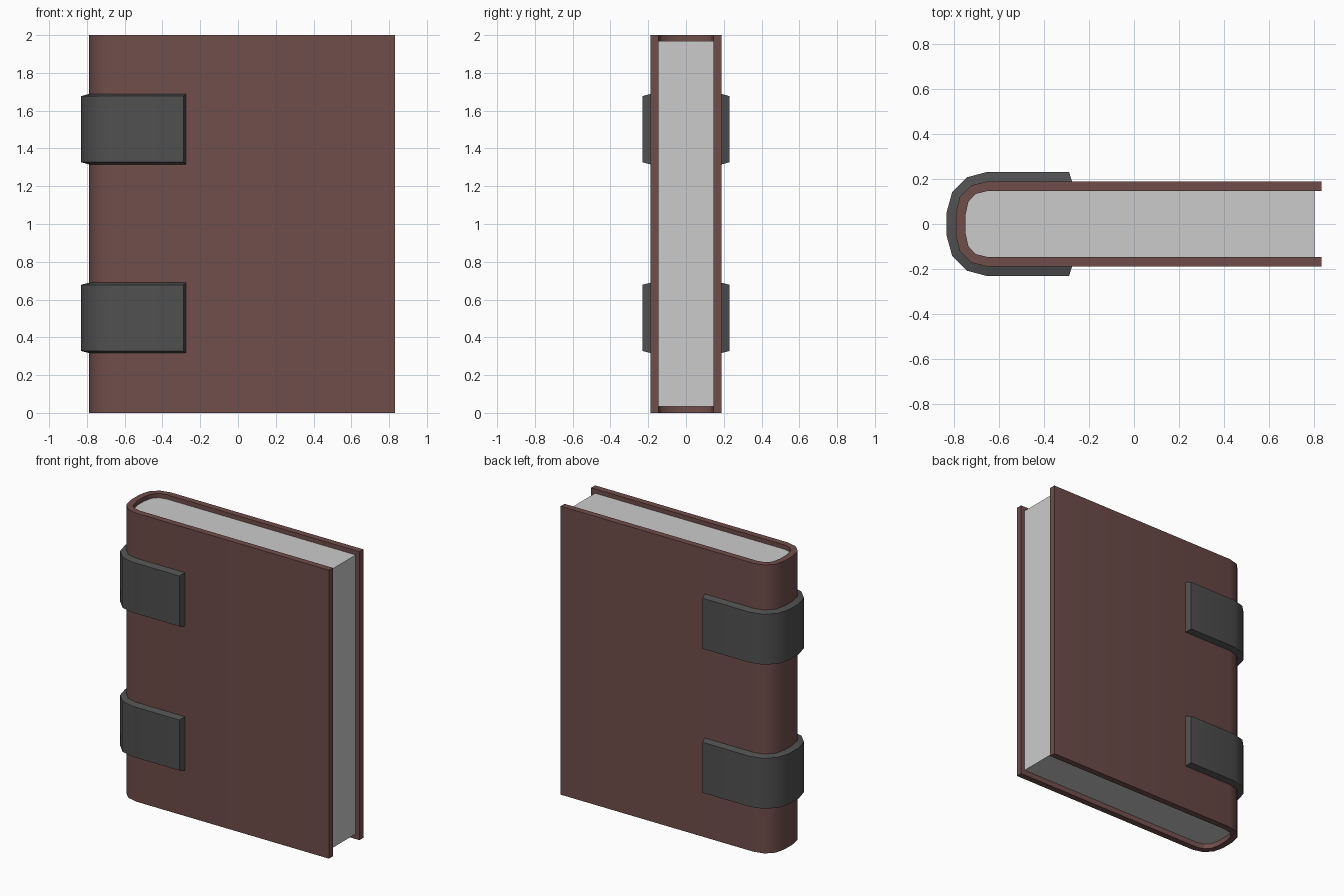
import bpy, bmesh, math

if "Cube" in bpy.data.objects:
    bpy.data.objects.remove(bpy.data.objects["Cube"])


def mirrored(half):
    """Full U path around the spine from its +y half."""
    return half + [(x, -y) for x, y in reversed(half)]


def finish(name, bm, mat=None):
    bmesh.ops.recalc_face_normals(bm, faces=bm.faces)
    me = bpy.data.meshes.new(name)
    bm.to_mesh(me)
    bm.free()
    me.shade_smooth()
    me.set_sharp_from_angle(angle=math.radians(32))
    ob = bpy.data.objects.new(name, me)
    bpy.context.collection.objects.link(ob)
    if mat:
        me.materials.append(mat)
    return ob


def band(name, outer, inner, z0, z1, chamfer, mat):
    """Sweep a four-sided section along the U path between two outlines."""
    bm = bmesh.new()
    rings = []
    for (ox, oy), (ix, iy) in zip(mirrored(outer), mirrored(inner)):
        rings.append([bm.verts.new(p) for p in (
            (ox, oy, z0 + chamfer), (ox, oy, z1 - chamfer),
            (ix, iy, z1), (ix, iy, z0))])
    for a, b in zip(rings, rings[1:]):
        for i in range(4):
            j = (i + 1) % 4
            bm.faces.new((a[i], a[j], b[j], b[i]))
    bm.faces.new(rings[0])
    bm.faces.new(rings[-1])
    return finish(name, bm, mat)


def material(name, rgb):
    m = bpy.data.materials.new(name)
    m.diffuse_color = (*rgb, 1)
    m.use_nodes = True
    m.node_tree.nodes["Principled BSDF"].inputs["Base Color"].default_value = m.diffuse_color
    return m


leather = material("leather", (0.16, 0.075, 0.07))
dark = material("dark_metal", (0.08, 0.08, 0.08))

# Half outlines, from the open edge round to the middle of the spine
strap_curve = [(-0.65, 0.231), (-0.74, 0.207), (-0.806, 0.141), (-0.831, 0.05)]
cover_curve = [(-0.65, 0.189), (-0.722, 0.171), (-0.772, 0.121), (-0.79, 0.048)]
inner_curve = [(-0.65, 0.146), (-0.702, 0.133), (-0.734, 0.099), (-0.747, 0.038)]

# Cover wrapped around the spine
band("cover", [(0.83, 0.189)] + cover_curve, [(0.83, 0.146)] + inner_curve,
     0, 2, 0, leather)

# Page block
bm = bmesh.new()
outline = mirrored([(0.80, 0.146)] + inner_curve)
base = bm.faces.new([bm.verts.new((x, y, 0.035)) for x, y in outline])
top = bmesh.ops.extrude_face_region(bm, geom=[base], use_keep_orig=True)
bmesh.ops.translate(bm, vec=(0, 0, 1.935),
                    verts=[v for v in top["geom"] if isinstance(v, bmesh.types.BMVert)])
finish("pages", bm)

# Two chamfered straps over the spine
for name, z in (("lower_strap", 0.503), ("upper_strap", 1.502)):
    band(name, [(-0.288, 0.231)] + strap_curve, [(-0.275, 0.189)] + cover_curve,
         z - 0.186, z + 0.186, 0.011, dark)
